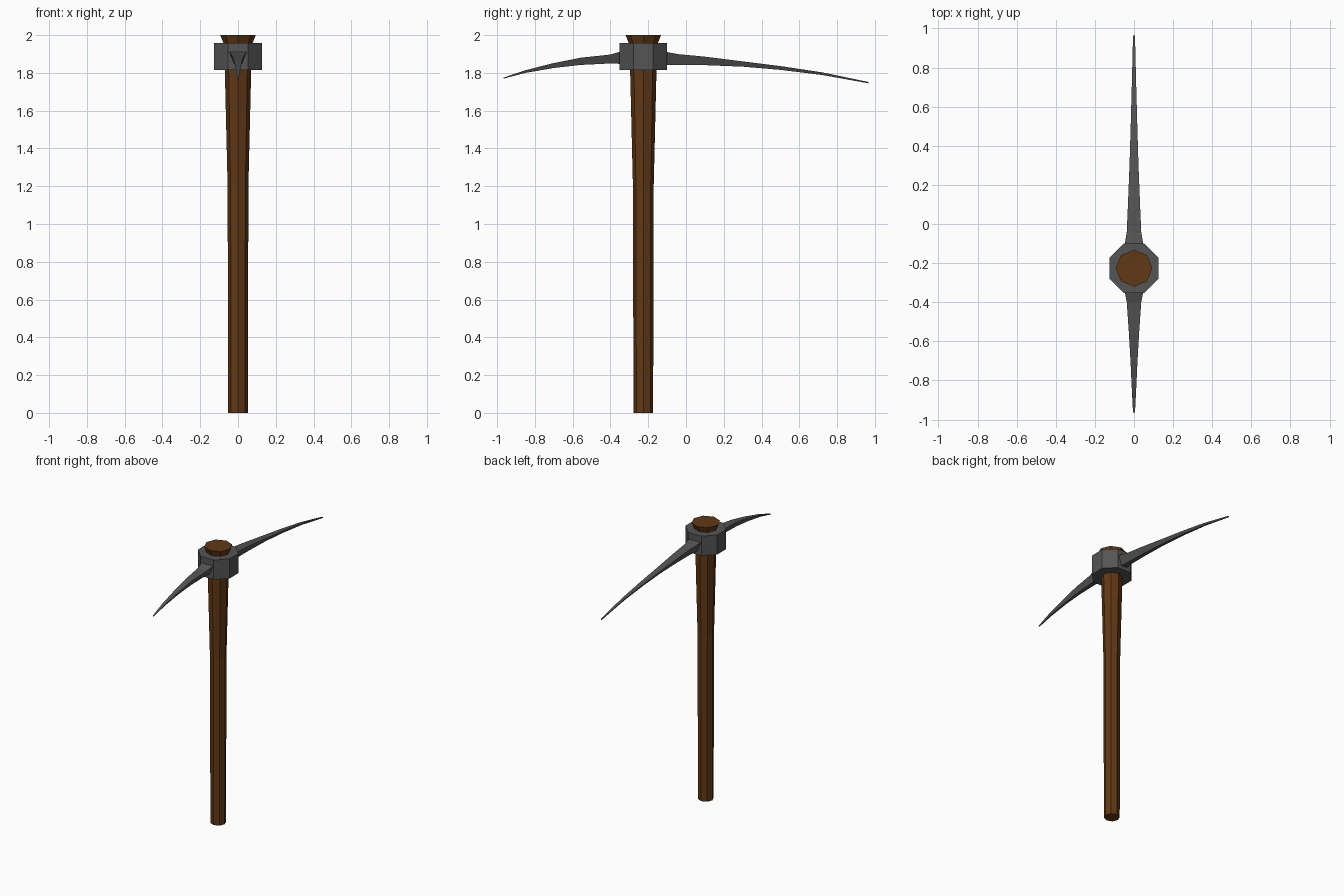
import bpy, bmesh, math

if "Cube" in bpy.data.objects:
    bpy.data.objects.remove(bpy.data.objects["Cube"])

CY = -0.226  # handle axis in y


def material(name, rgb):
    m = bpy.data.materials.new(name)
    m.diffuse_color = (*rgb, 1)
    m.use_nodes = True
    m.node_tree.nodes["Principled BSDF"].inputs["Base Color"].default_value = m.diffuse_color
    return m


wood = material("wood", (0.12, 0.04, 0.008))
iron = material("iron", (0.09, 0.09, 0.09))


def loft(name, rings, mat):
    """Skin a list of equal-sized point rings and cap both ends."""
    bm = bmesh.new()
    loops = [[bm.verts.new(p) for p in ring] for ring in rings]
    n = len(loops[0])
    for a, b in zip(loops, loops[1:]):
        for i in range(n):
            j = (i + 1) % n
            bm.faces.new((a[i], a[j], b[j], b[i]))
    bm.faces.new(loops[0])
    bm.faces.new(loops[-1])
    bmesh.ops.recalc_face_normals(bm, faces=bm.faces)
    me = bpy.data.meshes.new(name)
    bm.to_mesh(me)
    bm.free()
    me.materials.append(mat)
    ob = bpy.data.objects.new(name, me)
    bpy.context.collection.objects.link(ob)
    return ob


def octagon(r, z, turn=0.0):
    return [(r * math.cos(turn + i * math.pi / 4),
             CY + r * math.sin(turn + i * math.pi / 4), z) for i in range(8)]


def spike(name, sections):
    """Sections: y, top z, bottom z, half width; flat top, narrower underside."""
    loft(name, [[(-w, y, t), (w, y, t), (0.45 * w, y, b), (-0.45 * w, y, b)]
                for y, t, b, w in sections], iron)


# Handle, flaring toward the head
loft("handle", [octagon(r, z) for r, z in
                [(0.052, 0), (0.055, 1.2), (0.070, 1.82), (0.074, 1.95), (0.094, 2.0)]], wood)

# Octagonal collar with flats facing the axes
R = 0.126 / math.cos(math.pi / 8)
loft("collar", [octagon(R, z, math.pi / 8) for z in (1.815, 1.957)], iron)

# Short front spike and long back spike
spike("front_spike", [(-0.30, 1.925, 1.846, 0.052), (-0.35, 1.912, 1.848, 0.047),
                      (-0.40, 1.897, 1.850, 0.037), (-0.56, 1.880, 1.842, 0.026),
                      (-0.70, 1.852, 1.826, 0.018), (-0.85, 1.814, 1.800, 0.011),
                      (-0.965, 1.775, 1.770, 0.005)])
spike("back_spike", [(-0.15, 1.922, 1.842, 0.052), (-0.10, 1.910, 1.842, 0.047),
                     (-0.04, 1.899, 1.843, 0.037), (0.10, 1.886, 1.841, 0.031),
                     (0.30, 1.861, 1.833, 0.023), (0.50, 1.836, 1.816, 0.017),
                     (0.72, 1.803, 1.789, 0.011), (0.965, 1.752, 1.745, 0.005)])
